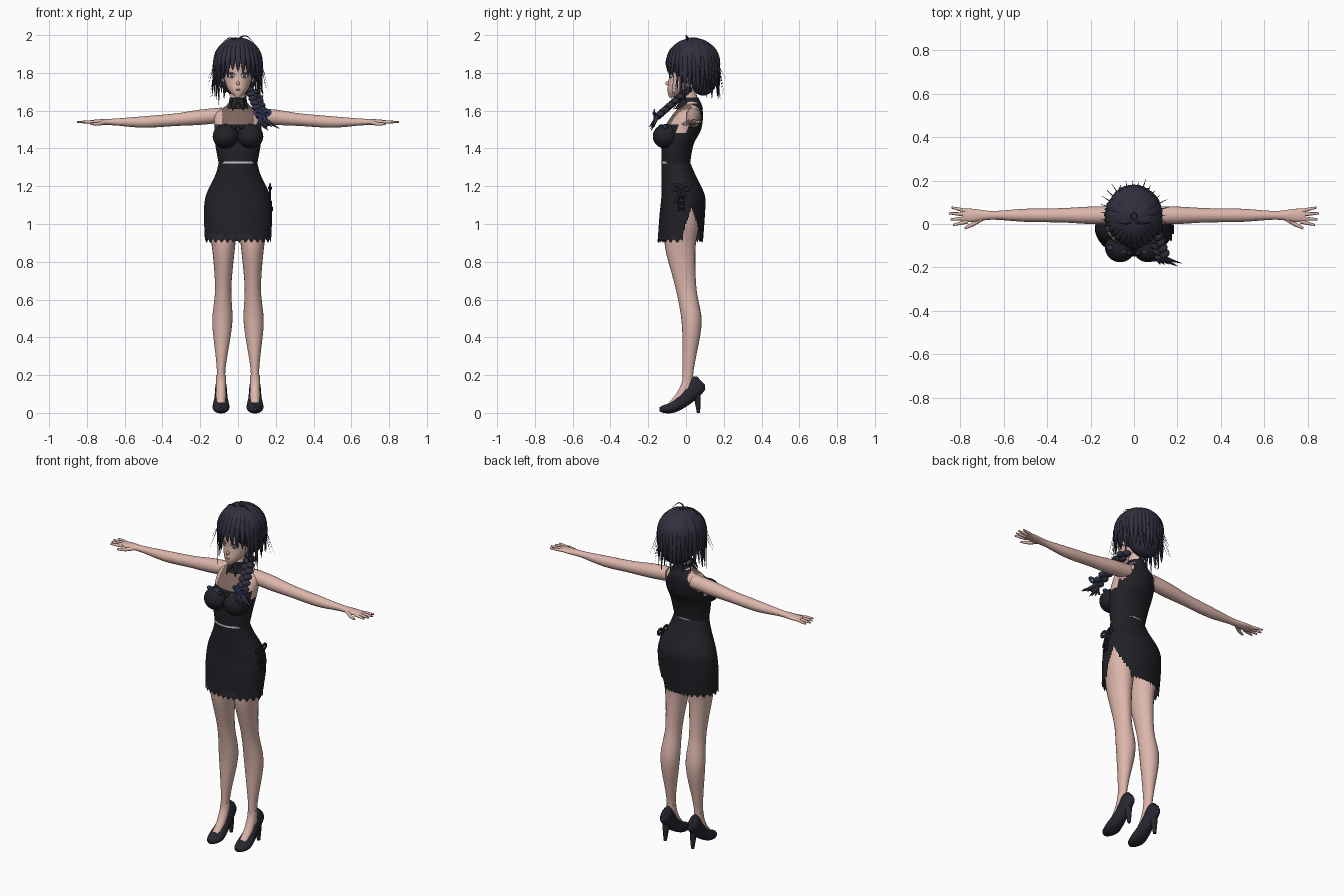
import bpy, bmesh, math, random
from mathutils import Vector
from random import uniform

random.seed(4)
cube = bpy.data.objects.get("Cube")
if cube:
    bpy.data.objects.remove(cube, do_unlink=True)


def material(name, *rgb):
    mat = bpy.data.materials.new(name)
    mat.use_nodes = True
    mat.diffuse_color = (*rgb, 1)
    mat.node_tree.nodes["Principled BSDF"].inputs["Base Color"].default_value = (*rgb, 1)
    return mat


SKIN = material("skin", .72, .47, .41)
DRESS = material("black cloth", .015, .015, .02)
HAIR = material("dark hair", .03, .03, .05)
SHEER = material("sheer mesh", .2, .13, .11)
BLUE = material("navy ribbon", .03, .04, .12)
SHOE = material("shoe leather", .02, .02, .03)
SILVER = material("silver belt", .6, .6, .6)
WHITE = material("eye white", .7, .7, .7)
IRIS = material("grey iris", .08, .08, .1)
LIPS = material("lips", .5, .2, .2)
X, Y, Z = Vector((1, 0, 0)), Vector((0, 1, 0)), Vector((0, 0, 1))


def finish(name, bm, materials, rule=None):
    """Turn a bmesh into an object, choosing face materials by a rule."""
    mesh = bpy.data.meshes.new(name)
    for mat in materials:
        mesh.materials.append(mat)
    if rule:
        for face in bm.faces:
            face.material_index = rule(face.calc_center_median())
    bm.to_mesh(mesh)
    bm.free()
    ob = bpy.data.objects.new(name, mesh)
    bpy.context.collection.objects.link(ob)
    return ob


def smooth(rows, steps):
    """Catmull-Rom interpolation of rows of numbers."""
    result = []
    last = len(rows) - 1
    for i in range(last):
        near = rows[max(i - 1, 0)], rows[i], rows[i + 1], rows[min(i + 2, last)]
        for j in range(steps):
            t = j / steps
            result.append([b + t / 2 * (c - a + t * (2*a - 5*b + 4*c - d + t * (3*(b - c) + d - a)))
                           for a, b, c, d in zip(*near)])
    return result + [rows[last]]


def sweep(name, rows, *materials, side=X, sides=24, steps=5, level=False, caps=True, rule=None):
    """Skin elliptical rings: x, y, z, radius along side, other radius."""
    rows = smooth(rows, steps)
    points = [Vector(row[:3]) for row in rows]
    bm = bmesh.new()
    rings = []
    for i, (point, row) in enumerate(zip(points, rows)):
        along = points[min(i + 1, len(points) - 1)] - points[max(i - 1, 0)]
        along = Z if level else along.normalized()
        u = (side - along * side.dot(along)).normalized() * row[3]
        v = along.cross(u).normalized() * row[4]
        angles = [math.tau * j / sides for j in range(sides)]
        rings.append([bm.verts.new(point + u * math.cos(a) + v * math.sin(a)) for a in angles])
    for low, high in zip(rings, rings[1:]):
        for j in range(sides):
            quad = low[j - 1], low[j], high[j], high[j - 1]
            bm.faces.new(quad).smooth = True
    if caps:
        bm.faces.new(rings[0][::-1])
        bm.faces.new(rings[-1])
    return finish(name, bm, materials, rule)


def loft(name, rows, *materials, **options):
    """Upright shape from rows of z, half width, front y, back y."""
    rings = [(0, (front + back) / 2, z, width, (back - front) / 2) for z, width, front, back in rows]
    return sweep(name, rings, *materials, level=True, **options)


def tube(name, points, radius, mat, end=.1, flat=1, side=X):
    """Strand through points, thinning to the end fraction of its radius."""
    rows = []
    for i, point in enumerate(points):
        t = i / (len(points) - 1)
        r = radius * (1 - (1 - end) * t * t)
        rows.append((*point, r, r * flat))
    return sweep(name, rows, mat, side=side, sides=10)


def ball(name, location, scale, mat, turn=0):
    bm = bmesh.new()
    bmesh.ops.create_uvsphere(bm, u_segments=32, v_segments=16, radius=1)
    for face in bm.faces:
        face.smooth = True
    ob = finish(name, bm, [mat])
    ob.location, ob.scale, ob.rotation_euler.z = location, scale, turn


def bow(name, center, size, mat, across):
    """Two ribbon loops and two hanging tails, spread along one axis."""
    shapes = {"loop": [(0, 0), (.5, .4), (1, .2), (.7, -.2), (0, 0)],
              "tail": [(0, 0), (.3, -.7), (.7, -1.7)]}
    center = Vector(center)
    for sign in (1, -1):
        for part, path in shapes.items():
            points = [center + (across * sign * a + Z * b) * size for a, b in path]
            tube(f"{name}_{part}", points, size / 9, mat, end=.8, flat=2, side=across.cross(Z))
    ball(name + "_knot", center, [size / 4] * 3, mat)


# Torso and neck: bare skin, cloth and a sheer yoke
def torso_rule(c):
    x = abs(c.x)
    if c.z < 1.48:
        return 1
    if c.y > .03:
        return int(x < .06 + (1.6 - c.z) * .6 or (x < .06 and c.z < 1.64))
    if c.z < 1.53:
        return int(x < .12)
    return 2 if x < .085 and c.z < 1.64 else 0


loft("torso", [(1.31, .1, -.13, .02), (1.42, .12, -.13, .04), (1.5, .125, -.12, .08),
               (1.58, .12, -.07, .09), (1.63, .06, -.03, .08), (1.67, .04, -.03, .06),
               (1.73, .04, -.02, .05)], SKIN, DRESS, SHEER, sides=112, steps=9, rule=torso_rule)
loft("collar", [(1.61, .07, -.06, .09), (1.64, .05, -.04, .08), (1.67, .045, -.035, .065)],
     DRESS, caps=False)
loft("belt", [(1.32, .1, -.133, .023), (1.33, .1, -.133, .023)], SILVER, sides=48)


# Skirt with lace patches, scalloped hem and a slit on the left side
def lace(c):
    return int(c.y < -.05 and .92 < c.z < .95 and math.sin(c.x * 40) > 0)


def in_slit(face):
    c = face.calc_center_median()
    return c.x > 0 and abs(c.y - .03) < min(.045, (1.09 - c.z) / 3)


skirt = loft("skirt", [(.91, .175, -.15, .09), (1.05, .18, -.14, .1), (1.15, .17, -.13, .1),
                       (1.26, .12, -.13, .05), (1.33, .1, -.13, .02)],
             DRESS, SHOE, sides=120, steps=9, caps=False, rule=lace)
bm = bmesh.new()
bm.from_mesh(skirt.data)
bmesh.ops.delete(bm, geom=[face for face in bm.faces if in_slit(face)], context="FACES")
for vert in bm.verts:
    if vert.co.z < .915:
        vert.co.z += .01 * math.sin(math.atan2(vert.co.y, vert.co.x) * 30)
bm.to_mesh(skirt.data)
bm.free()

# Lacing and bow beside the slit
for i in range(4):
    z = 1.07 + i * .03
    for sign in (1, -1):
        tube("skirt_lacing", [(.18 - i * .004, -.025 + sign * d, z + abs(d + .02) / 2, )
                              for d in (-.02, 0, .02)], .004, DRESS, end=1)
bow("skirt_bow", (.17, -.025, 1.19), .045, DRESS, Y)

for s, tag in ((1, "left_"), (-1, "right_")):
    # Bust cup, neckline lace and collar point
    ball(tag + "bust_cup", (s * .064, -.106, 1.464), (.07, .07, .065), DRESS)
    for i in range(4):
        ball(tag + "neckline_lace", (s * (.02 + i * .03), i * .008 - .135, 1.515),
             (.015, .012, .012), BLUE if i % 2 else DRESS)
    tube(tag + "collar_point", [(s * .01, -.04, 1.66), (s * .02, -.05, 1.64), (s * .03, -.07, 1.6)],
         .018, DRESS, flat=.3)

    # Arm and palm, sloping down from the shoulder to the elbow
    arm = [(.08, .04, .04), (.2, .04, .04), (.33, .033, .033), (.5, .03, .03),
           (.65, .02, .018), (.74, .03, .014), (.79, .03, .008)]
    sweep(tag + "arm", [(s * x, .04, 1.54 + .1 * max(0, .45 - x), wide, tall)
                        for x, wide, tall in arm], SKIN, side=Y)

    # Fingers fan out from the knuckles; the thumb points forward
    for i in range(4):
        fan = 1.5 - i
        reach = .09 - abs(fan - .3) * .012
        knuckle = Vector((s * .765, .035 + fan * .016, 1.54))
        ray = Vector((s, fan * .15, 0)) * reach
        tube(tag + "finger", [knuckle, knuckle + ray / 2, knuckle + ray], .009, SKIN, end=.5)
    tube(tag + "thumb", [(s * .7, .025, 1.54), (s * .74, 0, 1.53), (s * .78, -.02, 1.53)],
         .011, SKIN, end=.5)

    # Leg
    leg = [(.08, .01, .025, .03), (.2, .01, .022, .028), (.28, .016, .028, .034), (.48, .03, .053, .053),
           (.66, 0, .043, .055), (.87, -.03, .06, .08), (1, -.02, .078, .09), (1.13, -.01, .08, .09)]
    sweep(tag + "leg", [(s * (.075 + abs(z - .8) / 40), y, z, wide, deep)
                        for z, y, wide, deep in leg], SKIN, level=True)

    # High heeled pump
    foot = s * .09
    tube(tag + "instep", [(foot, .01, .2), (foot, 0, .15), (foot, -.03, .09), (foot, -.07, .04)],
         .026, SKIN, end=1)
    shoe = [(-.14, .02, .01, .01), (-.12, .02, .03, .02), (-.07, .03, .045, .03),
            (0, .08, .035, .04), (.06, .15, .028, .05), (.08, .17, .01, .03)]
    sweep(tag + "shoe", [(foot, *row) for row in shoe], SHOE)
    tube(tag + "heel", [(foot, .05, .14), (foot, .06, .08), (foot, .066, 0)], .022, SHOE, end=.4)

    # Eye, lash and ear
    ball(tag + "eye_white", (s * .034, -.081, 1.787), (.019, .004, .014), WHITE, s * .36)
    ball(tag + "iris", (s * .033, -.083, 1.788), (.011, .004, .014), IRIS, s * .36)
    tube(tag + "lash", [(s * .055, -.073, 1.79), (s * .034, -.086, 1.8), (s * .014, -.09, 1.79)],
         .003, HAIR, end=.5)
    ball(tag + "ear", (s * .077, .015, 1.775), (.01, .016, .026), SKIN)

# Head with nose and mouth
loft("head", [(1.67, .01, -.09, -.06), (1.71, .052, -.098, .04), (1.78, .075, -.09, .1),
              (1.87, .08, -.09, .12), (1.95, .03, -.02, .07)], SKIN, sides=36)
ball("nose", (0, -.095, 1.745), (.008, .014, .012), SKIN)
ball("mouth", (0, -.096, 1.711), (.014, .004, .004), LIPS)

# Hair mass
ball("hair_cap", (0, .04, 1.85), (.115, .13, .125), HAIR)
ball("hair_back", (0, .09, 1.79), (.105, .08, .11), HAIR)


def lock(name, turn, end_z, flare, width):
    """A lock over the crown and down; turn is measured from the front."""
    def spot(reach, z):
        return math.sin(turn) * reach * .124, .036 - math.cos(turn) * reach * .138, z
    points = [spot(math.sin(a), 1.85 + .125 * math.cos(a)) for a in (.1, .5, 1, 1.5)]
    points += [spot(1 + flare / 2, (1.85 + end_z) / 2), spot(1 + flare, end_z)]
    tube(name, points, width, HAIR, flat=.5, side=Vector((math.cos(turn), math.sin(turn), 0)))


for i in range(-4, 5):
    lock("fringe_lock", i * .23, uniform(1.77, 1.82), uniform(-.05, .03), .019)
for i in range(-12, 13):
    lock("back_lock", math.pi + i * .17, uniform(1.66, 1.72), uniform(-.12, .12), uniform(.02, .028))
for turn in (.95, 1.1, 1.3):
    for sign in (1, -1):
        lock("temple_lock", sign * turn, uniform(1.63, 1.7), uniform(0, .1), .016)
for i in range(24):
    lock("flyaway", .8 + i * .2, uniform(1.65, 1.78), uniform(.15, .4), .004)

# Curled tufts at the crown
for sign, top in ((1, 1.995), (-1, 1.985)):
    tube("crown_tuft", [(0, .03, 1.96), (sign * .01, .01, top - .01), (sign * .045, 0, top),
                        (sign * .085, .01, 1.96)], .005, HAIR)

# Braid over the left shoulder, with ribbon and loose end
top, tie = Vector((.075, .01, 1.71)), Vector((.13, -.15, 1.57))
for i in range(13):
    sign = 1 if i % 2 else -1
    ball("braid_strand", top.lerp(tie, i / 12) + X * sign * .014, (.025, .021, .017), HAIR, sign * .5)
bow("braid_ribbon", tie - Y * .018 + Z * .015, .04, BLUE, X)
for i in range(6):
    tip = Vector((i * .02 - .03, uniform(-.045, -.03), uniform(-.085, -.055)))
    tube("braid_tip", [tie, tie + tip * .5, tie + tip + X * .02], .012, HAIR, flat=.8)
